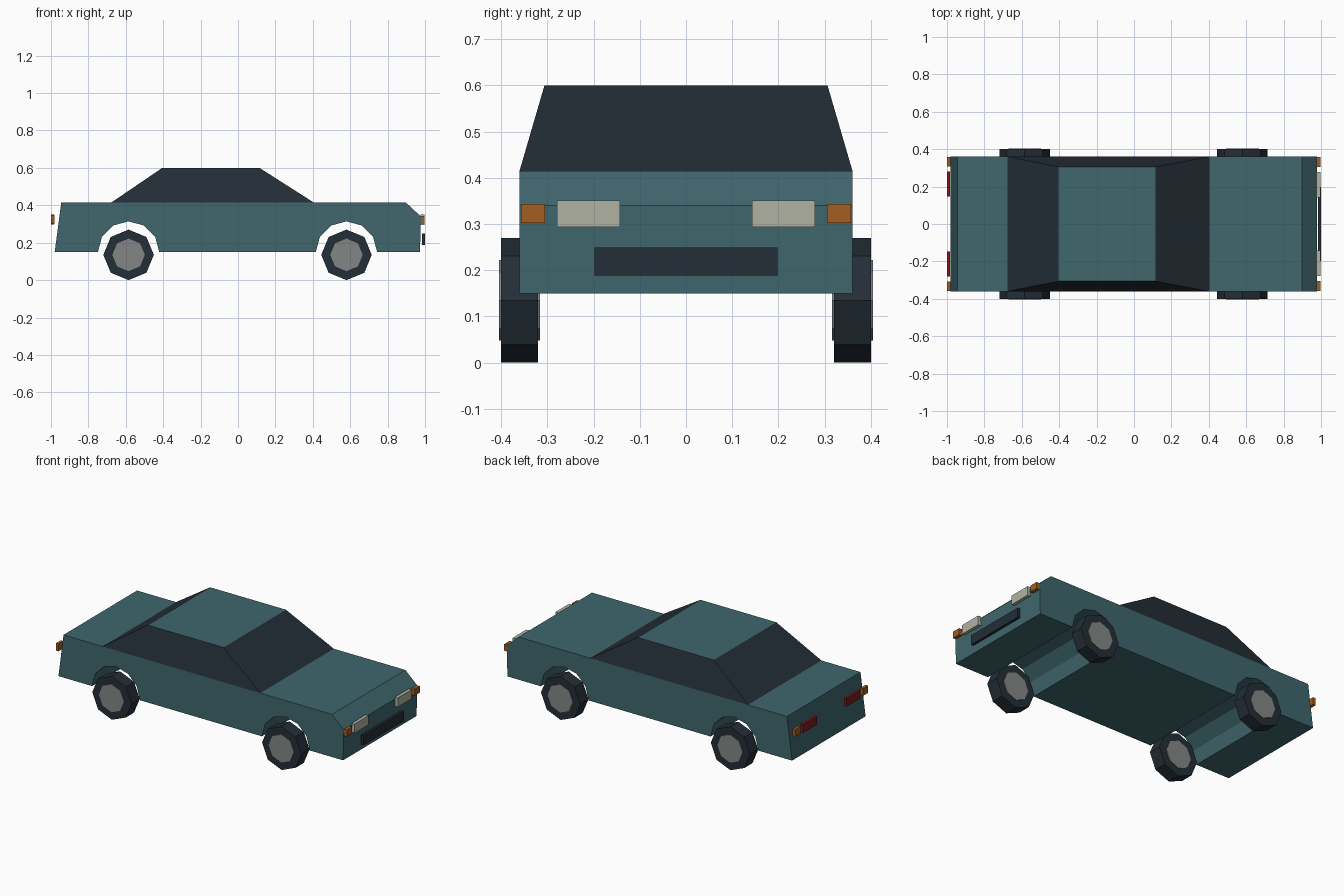
import bpy
import bmesh
from math import cos, sin, pi, radians
from mathutils import Matrix

if "Cube" in bpy.data.objects:
    bpy.data.objects.remove(bpy.data.objects["Cube"], do_unlink=True)


def material(name, rgb):
    m = bpy.data.materials.new(name)
    m.use_nodes = True
    m.diffuse_color = (*rgb, 1)
    m.node_tree.nodes["Principled BSDF"].inputs["Base Color"].default_value = (*rgb, 1)
    return m


TEAL = material("teal paint", (0.05, 0.136, 0.153))
DARK = material("dark glass and rubber", (0.017, 0.027, 0.038))
GREY = material("hub grey", (0.23, 0.24, 0.24))
CREAM = material("headlight cream", (0.44, 0.45, 0.37))
AMBER = material("indicator amber", (0.36, 0.114, 0.015))
RED = material("tail light red", (0.2, 0.012, 0.014))


def finish(name, bm, *mats):
    bmesh.ops.recalc_face_normals(bm, faces=bm.faces)
    mesh = bpy.data.meshes.new(name)
    bm.to_mesh(mesh)
    bm.free()
    for m in mats:
        mesh.materials.append(m)
    obj = bpy.data.objects.new(name, mesh)
    bpy.context.collection.objects.link(obj)
    return obj


def box(name, mat, x, y, z):
    bm = bmesh.new()
    size = [b - a for a, b in (x, y, z)]
    mid = [(a + b) / 2 for a, b in (x, y, z)]
    bmesh.ops.create_cube(bm, size=1, matrix=Matrix.Translation(mid) @ Matrix.Diagonal((*size, 1)))
    return finish(name, bm, mat)


def disc(name, mat, radius, depth, centre):
    # Eight-sided cylinder lying along y with a corner on top
    bm = bmesh.new()
    turn = Matrix.Translation(centre) @ Matrix.Rotation(radians(90), 4, "X")
    bmesh.ops.create_cone(bm, cap_ends=True, segments=8, radius1=radius,
                          radius2=radius, depth=depth, matrix=turn)
    return finish(name, bm, mat)


HALF, FLOOR, WAIST, ROOF = 0.36, 0.15, 0.415, 0.6
AXLES = {"rear": -0.585, "front": 0.58}


def arch(cx, r=0.164, steps=6):
    return [(cx - r * cos(pi * i / steps), FLOOR + r * sin(pi * i / steps))
            for i in range(steps + 1)]


# Lower body: side profile with wheel arches, extruded across the width
profile = [(-0.98, FLOOR), *arch(AXLES["rear"]), *arch(AXLES["front"]),
           (0.973, FLOOR), (0.978, 0.34), (0.897, WAIST), (-0.945, WAIST)]
bm = bmesh.new()
side = bm.faces.new([bm.verts.new((x, -HALF, z)) for x, z in profile])
extruded = bmesh.ops.extrude_face_region(bm, geom=[side])["geom"]
bmesh.ops.translate(bm, vec=(0, 2 * HALF, 0),
                    verts=[v for v in extruded if isinstance(v, bmesh.types.BMVert)])
finish("body", bm, TEAL)

# Cabin: tapered glass block with a painted roof
bm = bmesh.new()
bmesh.ops.create_cube(bm, size=2)
for v in bm.verts:
    top = v.co.z > 0
    rear, front, half = (-0.405, 0.115, 0.306) if top else (-0.677, 0.405, HALF)
    v.co = (front if v.co.x > 0 else rear, half * v.co.y, ROOF if top else WAIST)
bm.normal_update()
for f in bm.faces:
    f.material_index = 1 if f.normal.z > 0.9 else 0
finish("cabin", bm, DARK, TEAL)

# Wheels and lights, repeated on both sides
for label, s in (("left", 1), ("right", -1)):
    for end, x in AXLES.items():
        centre = (x, s * 0.36, 0.135)
        disc(f"{end}_{label}_tyre", DARK, 0.135, 0.08, centre)
        disc(f"{end}_{label}_hub", GREY, 0.087, 0.088, centre)

    def span(a, b):
        return tuple(sorted((s * a, s * b)))

    box(f"{label}_headlight", CREAM, (0.976, 0.996), span(0.143, 0.279), (0.294, 0.351))
    box(f"{label}_front_indicator", AMBER, (0.977, 0.997), span(0.305, 0.357), (0.302, 0.343))
    box(f"{label}_tail_light", RED, (-1, -0.983), span(0.146, 0.28), (0.297, 0.35))
    box(f"{label}_rear_indicator", AMBER, (-1, -0.982), span(0.308, 0.357), (0.302, 0.347))

# Grille
box("grille", DARK, (0.984, 1), (-0.198, 0.198), (0.189, 0.249))
